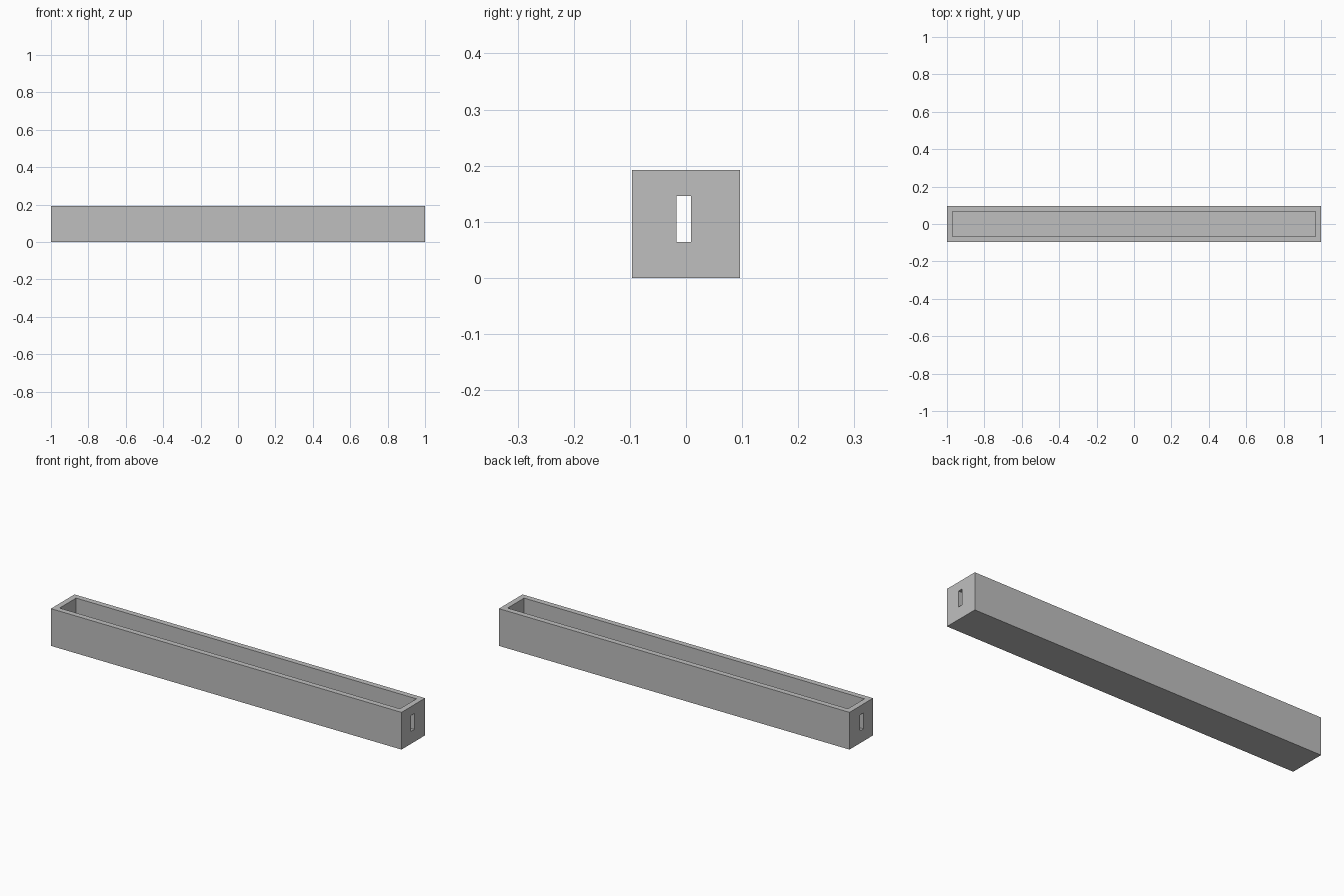
import bpy
from mathutils import Vector

cube = bpy.data.objects.get("Cube")
if cube:
    bpy.data.objects.remove(cube, do_unlink=True)

LENGTH, SIDE, WALL = 2.0, 0.192, 0.029

grey = bpy.data.materials.new("light grey")
grey.use_nodes = True
colour = (0.52, 0.52, 0.52, 1)
grey.diffuse_color = colour
grey.node_tree.nodes["Principled BSDF"].inputs["Base Color"].default_value = colour


def box(name, low, high):
    """Axis-aligned box between two corners."""
    low, high = Vector(low), Vector(high)
    bpy.ops.mesh.primitive_cube_add(size=1, location=(low + high) / 2)
    obj = bpy.context.object
    obj.name = name
    obj.scale = high - low
    bpy.ops.object.transform_apply(location=True, rotation=False, scale=True)
    obj.data.materials.append(grey)
    return obj


x, y = LENGTH / 2, SIDE / 2

# Square trough body
trough = box("trough", (-x, -y, 0), (x, y, SIDE))

# Open-topped cavity, then the narrow slot through both end walls
cavity = box("cavity_cutter", (WALL - x, WALL - y, WALL), (x - WALL, y - WALL, SIDE + 0.1))
slot = box("slot_cutter", (-x - 0.1, -0.017, 0.064), (x + 0.1, 0.009, 0.146))

for cutter in (cavity, slot):
    cut = trough.modifiers.new(cutter.name, "BOOLEAN")
    cut.operation = "DIFFERENCE"
    cut.solver = "EXACT"
    cut.object = cutter
    bpy.context.view_layer.objects.active = trough
    bpy.ops.object.modifier_apply(modifier=cut.name)
    bpy.data.objects.remove(cutter, do_unlink=True)
